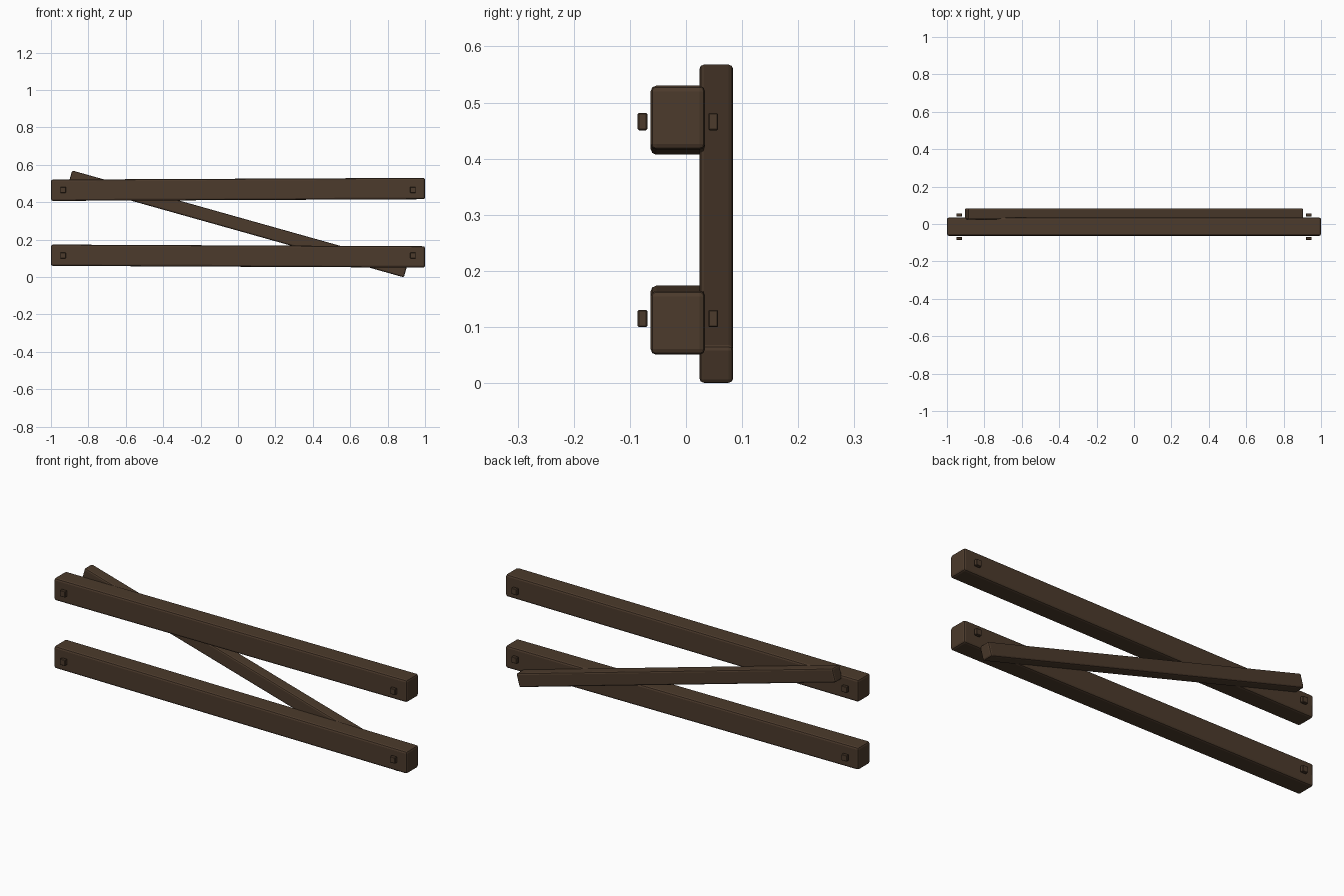
import bpy
import math

cube = bpy.data.objects.get("Cube")
if cube:
    bpy.data.objects.remove(cube, do_unlink=True)

# Dark stained timber
wood = bpy.data.materials.new("dark_brown_wood")
wood.use_nodes = True
colour = (0.072, 0.043, 0.025, 1)
wood.diffuse_color = colour
bsdf = wood.node_tree.nodes["Principled BSDF"]
bsdf.inputs["Base Color"].default_value = colour
bsdf.inputs["Roughness"].default_value = 0.9


def beam(name, size, centre, tilt=0.0, bevel=0.01, segments=2):
    """Rounded timber box, tilted about the y axis (degrees)."""
    bpy.ops.mesh.primitive_cube_add(size=1, location=centre)
    ob = bpy.context.object
    ob.name = name
    ob.scale = size
    bpy.ops.object.transform_apply(location=False, rotation=False, scale=True)
    ob.rotation_euler.y = math.radians(tilt)
    mod = ob.modifiers.new("soft_edges", 'BEVEL')
    mod.width = bevel
    mod.segments = segments
    ob.data.materials.append(wood)
    return ob


# Two horizontal rails, each very slightly out of level
rails = {"lower": (0.112, 0.115, 0.26), "upper": (0.4685, 0.466, -0.26)}
for level, (z, peg_z, tilt) in rails.items():
    beam(level + "_rail", (2, 0.097, 0.114), (0, -0.0145, z), tilt)
    # Square pegs at both ends, front and back
    for side, x in (("left", 0.935), ("right", -0.935)):
        for face, y in (("front", -0.0775), ("back", 0.0485)):
            beam(f"{level}_{side}_{face}_peg", (0.03, 0.017, 0.031),
                 (x, y, peg_z), bevel=0.002, segments=1)

# Diagonal brace across the back
beam("diagonal_brace", (1.862, 0.06, 0.07), (0, 0.054, 0.284), 15.7, bevel=0.008)
